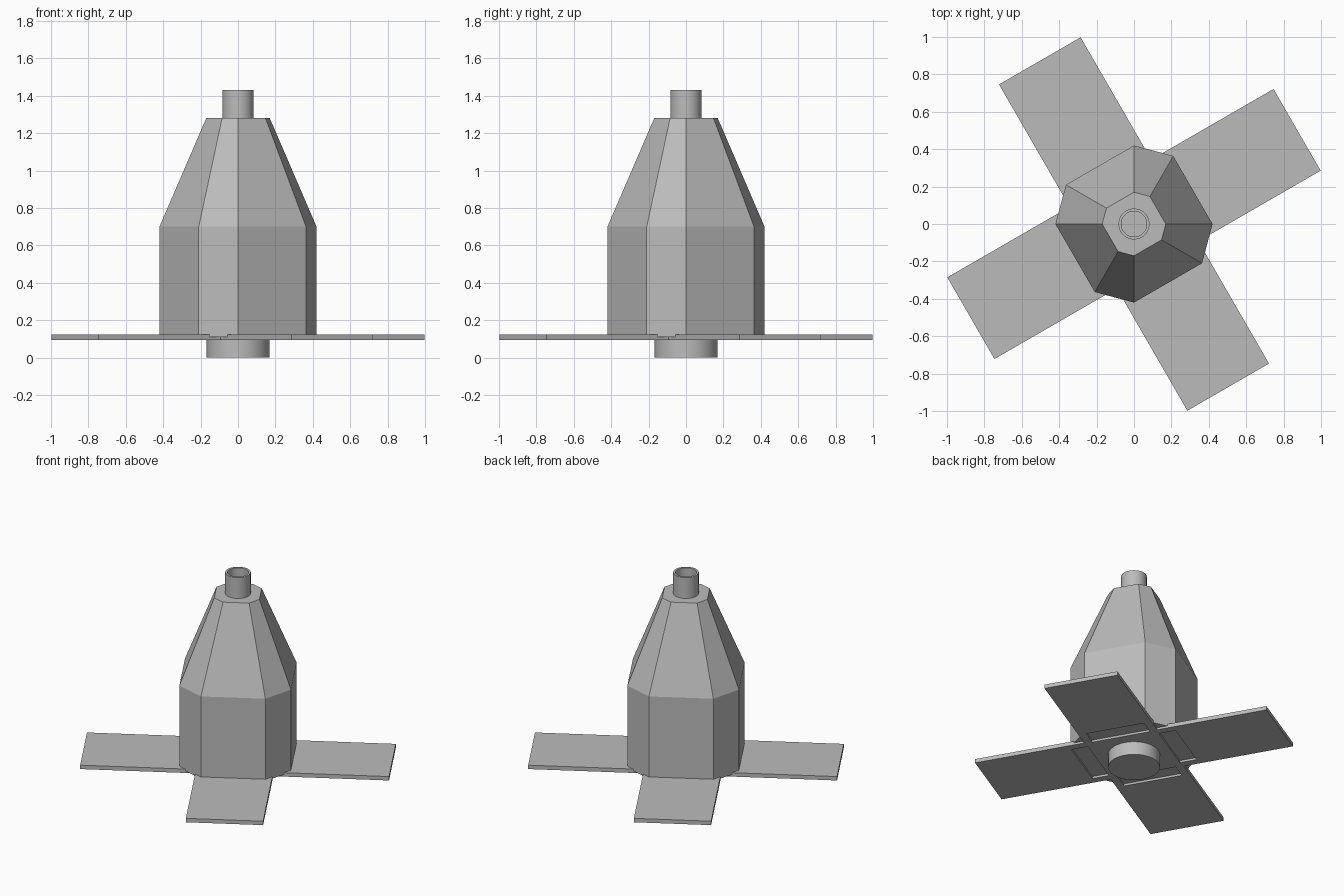
import bpy, bmesh
from math import cos, sin, pi, radians

cube = bpy.data.objects.get("Cube")
if cube:
    bpy.data.objects.remove(cube)

grey = bpy.data.materials.new("plain_grey")
grey.use_nodes = True
colour = (0.5, 0.5, 0.5, 1)
grey.diffuse_color = colour
grey.node_tree.nodes["Principled BSDF"].inputs["Base Color"].default_value = colour


def finish(name, bm, smooth=False):
    bmesh.ops.recalc_face_normals(bm, faces=bm.faces)
    mesh = bpy.data.meshes.new(name)
    bm.to_mesh(mesh)
    bm.free()
    mesh.materials.append(grey)
    ob = bpy.data.objects.new(name, mesh)
    bpy.context.collection.objects.link(ob)
    if smooth:
        bpy.ops.object.select_all(action='DESELECT')
        ob.select_set(True)
        bpy.context.view_layer.objects.active = ob
        bpy.ops.object.shade_smooth_by_angle(angle=radians(25))
    return ob


def stack(name, rings, angles, smooth=False):
    """Loft (radius, z) rings over the given corner angles and cap both ends."""
    bm = bmesh.new()
    n = len(angles)
    loops = [[bm.verts.new((r * cos(a), r * sin(a), z)) for a in angles]
             for r, z in rings]
    for low, high in zip(loops, loops[1:]):
        for i in range(n):
            j = (i + 1) % n
            bm.faces.new((low[i], low[j], high[j], high[i]))
    bm.faces.new(loops[0])
    bm.faces.new(loops[-1])
    return finish(name, bm, smooth)


circle = [2 * pi * i / 48 for i in range(48)]

# Tapered body: wide and narrow sides alternate
corners = [radians(90 * q + d) for q in range(4) for d in (0, 60)]
stack("body", [(0.42, 0.11), (0.42, 0.7), (0.17, 1.28)], corners)

# Round foot, and the open neck on top
stack("foot", [(0.168, 0), (0.168, 0.11)], circle, True)
stack("neck", [(0.083, 1.27), (0.083, 1.43), (0.068, 1.43), (0.068, 1.282)], circle, True)

# Cross-shaped fin plate with a shallow slot under each side of the body
HALF, TIP, SLOT_IN, SLOT_OUT, SLOT_HALF = 0.252, 1.007, 0.245, 0.36, 0.2
steps = [SLOT_HALF, SLOT_IN, HALF, SLOT_OUT, TIP]
marks = [-s for s in reversed(steps)] + steps


def is_plate(u, v):
    near, far = sorted((abs(u), abs(v)))
    slot = near < SLOT_HALF and SLOT_IN < far < SLOT_OUT
    return near < HALF and not slot


bm = bmesh.new()
turn = radians(30)
grid = [[bm.verts.new((u * cos(turn) - v * sin(turn), u * sin(turn) + v * cos(turn), 0.095))
         for v in marks] for u in marks]
for i in range(len(marks) - 1):
    for j in range(len(marks) - 1):
        if is_plate((marks[i] + marks[i + 1]) / 2, (marks[j] + marks[j + 1]) / 2):
            bm.faces.new((grid[i][j], grid[i + 1][j], grid[i + 1][j + 1], grid[i][j + 1]))
bmesh.ops.delete(bm, geom=[v for v in bm.verts if not v.link_faces], context='VERTS')
top = bmesh.ops.extrude_face_region(bm, geom=bm.faces[:], use_keep_orig=True)
bmesh.ops.translate(bm, vec=(0, 0, 0.028),
                    verts=[g for g in top["geom"] if isinstance(g, bmesh.types.BMVert)])
finish("fin_plate", bm)
